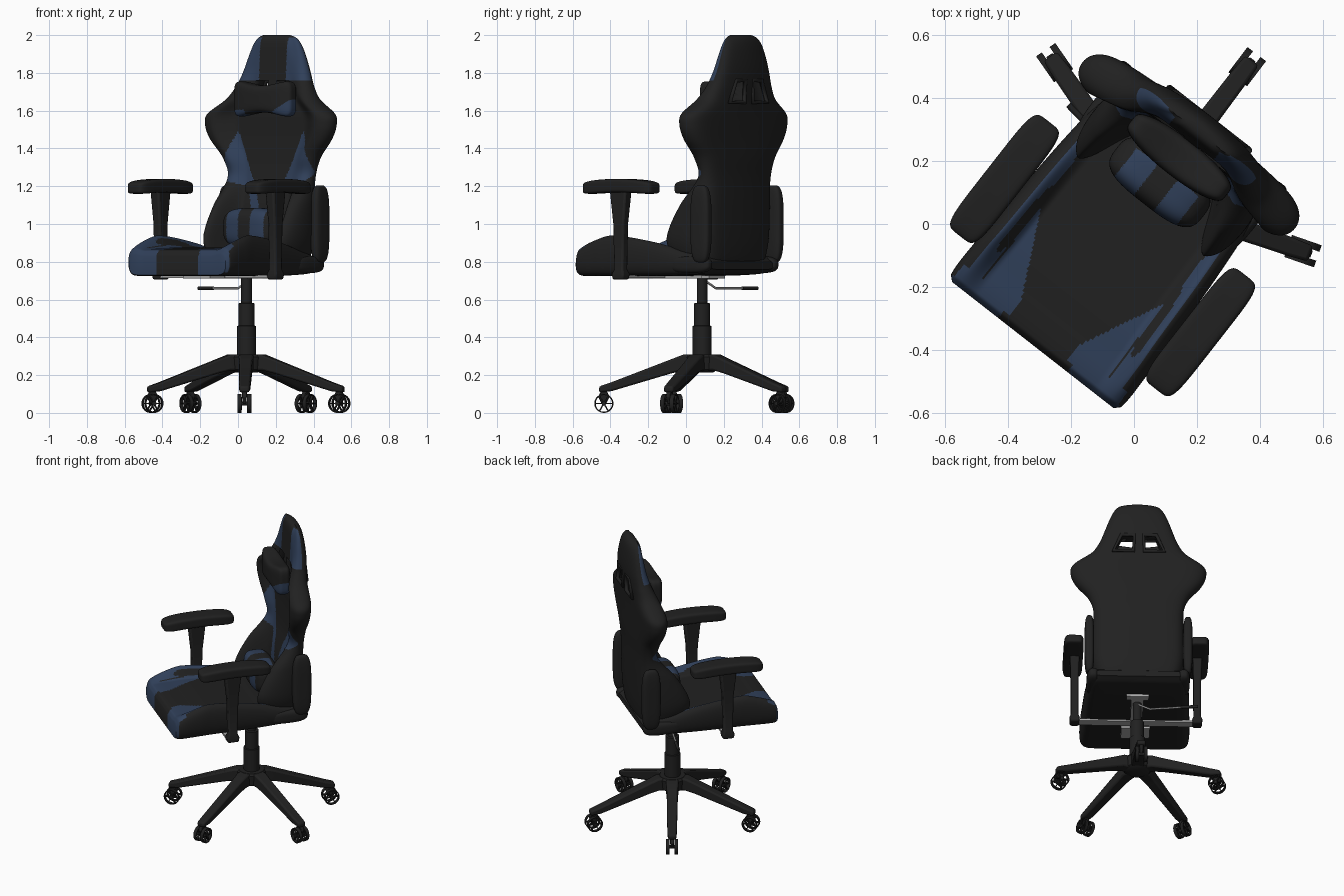
import bpy, bmesh, math
from mathutils import Matrix, Vector

if "Cube" in bpy.data.objects:
    bpy.data.objects.remove(bpy.data.objects["Cube"])

def material(name, rgb):
    m = bpy.data.materials.new(name)
    m.diffuse_color = (*rgb, 1)
    m.use_nodes = True
    m.node_tree.nodes["Principled BSDF"].inputs["Base Color"].default_value = m.diffuse_color
    return m

BLACK = material("black leather", (0.015, 0.015, 0.015))
BLUE = material("navy fabric", (0.029, 0.05, 0.1))
METAL = material("bare metal", (0.4, 0.4, 0.4))
PIVOT = Matrix.Translation((0.045, 0.085, 0))
CHAIR = PIVOT @ Matrix.Rotation(math.radians(-38), 4, 'Z')   # the seat is swivelled

def finish(name, bm, mats=(BLACK,), M=CHAIR, tint=None, bevel=0, angle=35):
    bmesh.ops.recalc_face_normals(bm, faces=bm.faces)
    for f in bm.faces:
        f.smooth = True
        if tint:
            f.material_index = int(bool(tint(f.calc_center_median(), f.normal)))
    me = bpy.data.meshes.new(name)
    bm.to_mesh(me)
    bm.free()
    for m in mats:
        me.materials.append(m)
    me.set_sharp_from_angle(angle=math.radians(angle))
    ob = bpy.data.objects.new(name, me)
    bpy.context.collection.objects.link(ob)
    ob.matrix_world = M
    if bevel:
        mod = ob.modifiers.new("bevel", 'BEVEL')
        mod.width, mod.segments, mod.limit_method = bevel, 2, 'ANGLE'
    return ob

def smooth(x):
    x = min(max(x, 0), 1)
    return x * x * (3 - 2 * x)

def curve(keys, t):
    """Smooth interpolation through rows whose first number is the position."""
    i = max(j for j in range(len(keys) - 1) if keys[j][0] <= t + 1e-9)
    a, b = keys[i], keys[i + 1]
    p, q = keys[max(i - 1, 0)], keys[min(i + 2, len(keys) - 1)]
    h = b[0] - a[0]
    u = (t - a[0]) / h
    out = []
    for k in range(1, len(a)):
        ta = (b[k] - p[k]) / (b[0] - p[0]) * h
        tb = (q[k] - a[k]) / (q[0] - a[0]) * h
        out.append((2*u**3 - 3*u*u + 1)*a[k] + (u**3 - 2*u*u + u)*ta
                   + (3*u*u - 2*u**3)*b[k] + (u**3 - u*u)*tb)
    return out

def bridge(bm, rings, closed=False, caps=True):
    n = len(rings[0])
    for a, b in zip(rings, rings[1:] + (rings[:1] if closed else [])):
        for j in range(n):
            bm.faces.new((a[j], a[(j+1) % n], b[(j+1) % n], b[j]))
    if caps and not closed:
        bm.faces.new(rings[0])
        bm.faces.new(rings[-1])

def cushion(name, keys, place, power, s0, sw, bow, tint, steps=180, n=120):
    """Loft of bolstered sections; keys hold position, half width, bolster, centre, back."""
    bm, rings = bmesh.new(), []
    ss = [math.sin(math.pi * (j / n - 0.5)) for j in range(n + 1)]
    for i in range(steps + 1):
        t = keys[0][0] + (keys[-1][0] - keys[0][0]) * i / steps
        w, e, c, back = curve(keys, t)
        mid = (e + back + bow) / 2
        ring = []
        for side, row in ((0, ss), (1, ss[-2:0:-1])):
            for s in row:
                d = back + bow*s*s if side else c + (e - c)*smooth((abs(s) - s0) / sw)
                d = mid + (d - mid) * math.sqrt(max(0, 1 - abs(s)**power))
                ring.append(bm.verts.new(place(w * s, t, d)))
        rings.append(ring)
    bridge(bm, rings, caps=False)
    for r in (rings[0], rings[-1]):          # end caps as strips so they can be coloured
        for j in range(n):
            quad = [r[j], r[j+1], r[2*n - j - 1], r[(2*n - j) % (2*n)]]
            bm.faces.new(list(dict.fromkeys(quad)))
    return finish(name, bm, (BLACK, BLUE), tint=tint)

def pillow(name, centre, half, power, warp=lambda v: v, tint=None, sub=5):
    bm = bmesh.new()
    bmesh.ops.create_icosphere(bm, subdivisions=sub, radius=1)
    for v in bm.verts:
        k = sum(abs(c)**power for c in v.co) ** (-1 / power)
        p = warp(v.co * k)
        v.co = Vector([centre[i] + p[i] * half[i] for i in range(3)])
    return finish(name, bm, (BLACK, BLUE), tint=tint)

def prism(bm, secs, axis):
    """Stack of rectangles: (position, u centre, v centre, half u, half v) along an axis."""
    rings = []
    for t, u, v, a, b in secs:
        ring = []
        for i, j in ((-1, -1), (1, -1), (1, 1), (-1, 1)):
            p = [u + i*a, v + j*b]
            p.insert(axis, t)
            ring.append(bm.verts.new(p))
        rings.append(ring)
    bridge(bm, rings)

def lathe(bm, prof, M=Matrix(), closed=False, n=32):
    rings = [[bm.verts.new(M @ Vector((r*math.cos(2*math.pi*j/n), r*math.sin(2*math.pi*j/n), z)))
              for j in range(n)] for r, z in prof]
    bridge(bm, rings, closed)

def rod(name, pts, r, mat, cyclic=False):
    cu = bpy.data.curves.new(name, 'CURVE')
    cu.dimensions, cu.bevel_depth, cu.bevel_resolution, cu.use_fill_caps = '3D', r, 3, True
    sp = cu.splines.new('POLY')
    sp.points.add(len(pts) - 1)
    for p, q in zip(sp.points, pts):
        p.co = (*q, 1)
    sp.use_cyclic_u = cyclic
    cu.materials.append(mat)
    ob = bpy.data.objects.new(name, cu)
    bpy.context.collection.objects.link(ob)
    ob.matrix_world = CHAIR

# seat with raised side bolsters, blue front corners and blue inner bolster faces
def seat_tint(c, n):
    x = abs(c.x)
    if n.z < -0.5 or abs(n.x) > 0.75:
        return False
    if c.y < -0.565:
        return x > 0.14
    corner = 0.115 < x < 0.25 and c.y < -0.2 - 2.05 * (0.265 - x)
    inner = 0.257 < x < 0.312 and c.x * n.x < 0.04 and c.y < 0.08
    return n.z > 0.2 and (corner or inner or (c.y < -0.53 and x > 0.14))

cushion("seat", [(-.595, .325, .84, .83, .73), (-.575, .343, .875, .86, .725), (-.45, .345, .928, .872, .725),
                 (-.36, .34, .945, .875, .725), (-.1, .33, .91, .86, .725), (.1, .315, .86, .85, .73),
                 (.22, .30, .83, .83, .74), (.27, .27, .80, .80, .76)],
        lambda x, t, d: (x, t, d), 20, 0.68, 0.22, 0, seat_tint)

# backrest with shoulder wings and blue stripes
BAND = [(1.0, .02, .09), (1.2, .08, .14), (1.23, .10, .26), (1.31, .14, .285), (1.49, .215, .225)]
def back_tint(c, n):
    if c.z > 1.76:
        return abs(c.x) > 0.09 and c.z < 1.985 and n.y < 0.1
    if n.y < -0.1 and 1.0 < c.z < 1.49:
        lo, hi = curve(BAND, c.z)
        return lo < abs(c.x) < hi
    return False

back = cushion("backrest", [
    (.77, .22, .06, .13, .25), (.80, .265, .01, .13, .265), (.87, .295, -.045, .14, .275),
    (.95, .305, -.045, .15, .28), (1.1, .298, .04, .165, .285), (1.25, .283, .165, .195, .29),
    (1.35, .315, .16, .205, .297), (1.45, .395, .145, .21, .30), (1.52, .425, .138, .21, .303),
    (1.58, .415, .14, .21, .306), (1.66, .30, .165, .215, .312), (1.73, .248, .195, .22, .32),
    (1.81, .214, .22, .225, .325), (1.9, .18, .235, .23, .32), (1.96, .15, .245, .235, .31),
    (1.99, .12, .255, .245, .295), (2.0, .09, .262, .258, .28)],
    lambda x, t, d: (x, d, t), 10, 0.5, 0.35, -0.022, back_tint, steps=200)

# belt openings through the headrest, with raised rims
for side in (-1, 1):
    hole = [(.035, 1.645), (.16, 1.645), (.11, 1.76), (.028, 1.76)]
    bm = bmesh.new()
    bridge(bm, [[bm.verts.new((side*x, y, z)) for x, z in hole] for y in (0, .5)])
    cutter = finish("opening_cutter", bm)
    cutter.hide_render = True
    cutter.display_type = 'WIRE'
    mod = back.modifiers.new("opening", 'BOOLEAN')
    mod.operation, mod.object, mod.solver = 'DIFFERENCE', cutter, 'EXACT'
    rod("opening_rim", [(side*x, .312, z) for x, z in hole], .013, BLACK, True)

# head and lumbar pillows
def bow_tie(v):
    return Vector((v.x, v.y * (1 - .3*v.x**2), v.z * (.62 + .42*v.x**2)))

pillow("head_pillow", (0, .16, 1.662), (.192, .062, .115), 4.5, bow_tie, sub=6,
       tint=lambda c, n: c.z < 1.605 and c.x < -.1 or c.x > .09 and c.z < 1.585 + .6 * (c.x - .07))
pillow("lumbar_pillow", (0, .06, .98), (.175, .085, .105), 3.2, sub=6,
       tint=lambda c, n: .04 < abs(c.x) < .125 and n.y < .3)

for side in (-1, 1):
    # hinge covers beside the backrest
    pillow("hinge_cover", (side*.31, .235, 1.0), (.03, .06, .205), 3.5)
    pillow("hinge_foot", (side*.285, .15, .785), (.04, .13, .045), 3)
    # armrest pad, drooping at both ends, on a tapered post
    pillow("armrest_pad", (side*.395, -.235, 1.194), (.062, .23, .036), 5.5,
           lambda v: Vector((v.x, v.y, v.z - .4*v.y**2 + .25)))
    bm = bmesh.new()
    prism(bm, [(z, side*.386, -.245, a, b) for z, a, b in (
        (.705, .028, .036), (.735, .032, .04), (.76, .024, .03), (1.0, .024, .036), (1.18, .03, .055))], 2)
    finish("armrest_post", bm, bevel=.01)

# metal plate and arm brackets under the seat
bm = bmesh.new()
prism(bm, [(-.40, 0, .72, .035, .008), (.09, 0, .72, .04, .008)], 1)
prism(bm, [(.05, 0, .719, .07, .008), (.10, 0, .719, .07, .008)], 1)
prism(bm, [(-.43, 0, .719, .09, .008), (-.30, 0, .719, .09, .008)], 1)
prism(bm, [(-.38, -.25, .722, .03, .007), (.38, -.25, .722, .03, .007)], 0)
finish("seat_mechanism", bm, (METAL,))

# height lever
rod("height_lever", [(0, .02, .70), (-.08, .03, .66), (-.28, .06, .66)], .006, METAL)
rod("lever_handle", [(-.27, .06, .66), (-.38, .075, .66)], .01, BLACK)

# gas column and hub
bm = bmesh.new()
lathe(bm, [(.05, .25), (.05, .46), (.043, .462), (.043, .58), (.028, .582), (.028, .72)])
finish("gas_column", bm, M=PIVOT)
bm = bmesh.new()
lathe(bm, [(.06, .215), (.085, .23), (.09, .295), (.08, .31)])
finish("base_hub", bm, M=PIVOT)

# five star legs, each with a twin-wheel caster
for k in range(5):
    M = PIVOT @ Matrix.Rotation(math.radians(-91.2 + 72*k), 4, 'Z')
    bm = bmesh.new()
    prism(bm, [(r, 0, (a + b) / 2, w, (b - a) / 2) for r, w, a, b in (
        (.02, .038, .22, .31), (.10, .04, .225, .308), (.16, .035, .21, .285),
        (.48, .03, .115, .162), (.545, .026, .108, .14))], 0)
    finish("base_leg", bm, M=M, bevel=.01)
    bm = bmesh.new()
    prism(bm, [(.05, .52, 0, .012, .009), (.085, .52, 0, .03, .012), (.115, .52, 0, .015, .012)], 2)
    finish("caster_yoke", bm, M=M, bevel=.003)
    bm = bmesh.new()
    for y in (-.026, .026):
        A = Matrix.Translation((.52, y, .05)) @ Matrix.Rotation(math.pi / 2, 4, 'X')
        lathe(bm, [(.05, -.011), (.05, .011), (.044, .011), (.044, -.011)], A, True)
        for s in range(3):
            B = A @ Matrix.Rotation(math.pi * s / 3, 4, 'Z') @ Matrix.Diagonal((.092, .006, .014, 1))
            bmesh.ops.create_cube(bm, size=1, matrix=B)
    lathe(bm, [(.011, -.037), (.011, .037)],
          Matrix.Translation((.52, 0, .05)) @ Matrix.Rotation(math.pi / 2, 4, 'X'), n=16)
    finish("caster_wheels", bm, M=M)
